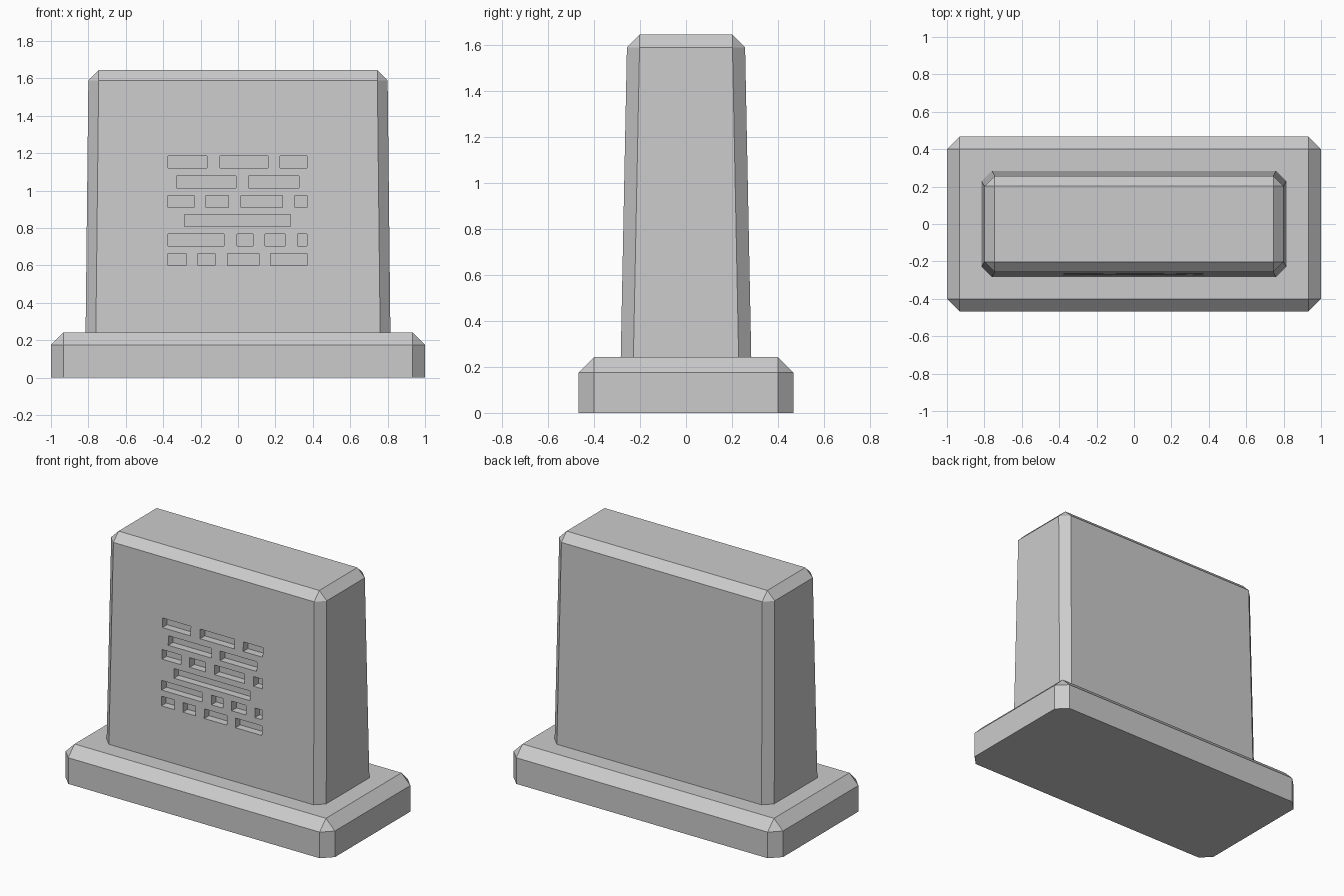
import bpy, bmesh

if "Cube" in bpy.data.objects:
    bpy.data.objects.remove(bpy.data.objects["Cube"])

stone = bpy.data.materials.new("light grey")
stone.diffuse_color = (0.6, 0.6, 0.6, 1)
stone.use_nodes = True
stone.node_tree.nodes["Principled BSDF"].inputs["Base Color"].default_value = stone.diffuse_color


def octagon(hx, hy, c, z):
    """Rectangle with chamfered corners; c = 0 gives doubled corner points."""
    pts = [(hx, -hy + c), (hx, hy - c), (hx - c, hy), (-hx + c, hy),
           (-hx, hy - c), (-hx, -hy + c), (-hx + c, -hy), (hx - c, -hy)]
    return [(x, y, z) for x, y in pts]


def loft(name, rings):
    bm = bmesh.new()
    loops = [[bm.verts.new(p) for p in octagon(*r)] for r in rings]
    for a, b in zip(loops, loops[1:]):
        for i in range(8):
            j = (i + 1) % 8
            bm.faces.new((a[i], a[j], b[j], b[i]))
    bm.faces.new(loops[0][::-1])
    bm.faces.new(loops[-1])
    bmesh.ops.remove_doubles(bm, verts=bm.verts[:], dist=1e-5)
    bmesh.ops.recalc_face_normals(bm, faces=bm.faces[:])
    return finish(name, bm)


def finish(name, bm):
    me = bpy.data.meshes.new(name)
    bm.to_mesh(me)
    bm.free()
    me.materials.append(stone)
    ob = bpy.data.objects.new(name, me)
    bpy.context.collection.objects.link(ob)
    return ob


# Plinth and tapered slab: (half x, half y, corner chamfer, z)
loft("plinth", [(1.0, 0.467, 0.067, 0), (1.0, 0.467, 0.067, 0.175),
                (0.933, 0.40, 0, 0.242)])
slab = loft("slab", [(0.815, 0.284, 0.055, 0.235), (0.80, 0.257, 0.055, 1.59),
                     (0.745, 0.202, 0, 1.645)])

# Engraved dashes on the front: row centre height and x spans
rows = {
    1.153: [(-.375, -.165), (-.095, .16), (.225, .37)],
    1.047: [(-.33, -.01), (.055, .327)],
    0.943: [(-.375, -.235), (-.17, -.052), (.015, .237), (.305, .37)],
    0.840: [(-.285, .28)],
    0.737: [(-.375, -.075), (-.005, .08), (.145, .25), (.317, .37)],
    0.632: [(-.375, -.278), (-.215, -.122), (-.057, .113), (.175, .37)],
}
bm = bmesh.new()
for z, spans in rows.items():
    front = -0.284 + 0.027 * (z - 0.235) / 1.355
    for x0, x1 in spans:
        verts = bmesh.ops.create_cube(bm, size=1)["verts"]
        bmesh.ops.scale(bm, vec=(x1 - x0, 0.1, 0.064), verts=verts)
        bmesh.ops.translate(bm, vec=((x0 + x1) / 2, front, z), verts=verts)
cutter = finish("dash_cutter", bm)
cutter.hide_render = True

mod = slab.modifiers.new("dashes", "BOOLEAN")
mod.operation = "DIFFERENCE"
mod.solver = "EXACT"
mod.object = cutter
bpy.context.view_layer.objects.active = slab
bpy.ops.object.modifier_apply(modifier=mod.name)
bpy.data.objects.remove(cutter)
